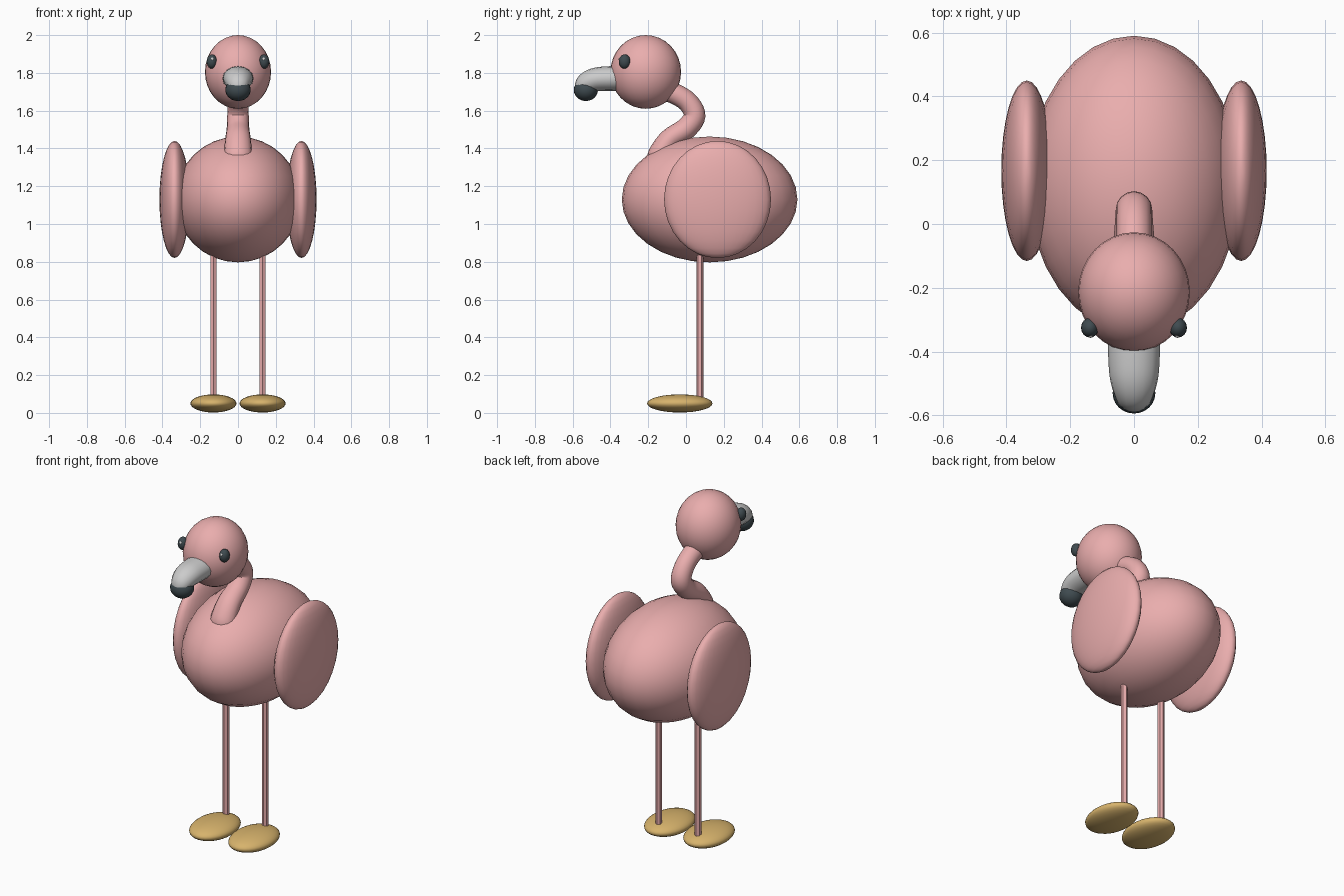
import bpy, math
from mathutils import Vector

if "Cube" in bpy.data.objects:
    bpy.data.objects.remove(bpy.data.objects["Cube"])


def mat(name, rgb):
    m = bpy.data.materials.new(name)
    m.diffuse_color = (*rgb, 1)
    m.use_nodes = True
    m.node_tree.nodes["Principled BSDF"].inputs["Base Color"].default_value = m.diffuse_color
    return m


PINK = mat("pink", (0.82, 0.42, 0.42))
WHITE = mat("white", (0.8, 0.82, 0.8))
DARK = mat("dark", (0.05, 0.07, 0.08))
GOLD = mat("gold", (0.68, 0.45, 0.15))


def ellipsoid(name, loc, radii, m, seg=32, rings=16):
    bpy.ops.mesh.primitive_uv_sphere_add(segments=seg, ring_count=rings, location=loc)
    o = bpy.context.object
    o.name = name
    o.scale = radii
    bpy.ops.object.transform_apply(location=False, rotation=False, scale=True)
    bpy.ops.object.shade_smooth()
    o.data.materials.append(m)
    return o


def tube(name, path, m, sides=16, steps=5):
    """Loft ellipses along a smooth path of (y, z, half width, half height)."""
    pts = [Vector(p) for p in path]
    ext = [2 * pts[0] - pts[1]] + pts + [2 * pts[-1] - pts[-2]]
    fine = []
    for i in range(len(pts) - 1):
        a, b, c, d = ext[i:i + 4]
        for k in range(steps):
            t = k / steps
            fine.append(0.5 * (2 * b + (c - a) * t + (2 * a - 5 * b + 4 * c - d) * t * t
                               + (3 * b - a - 3 * c + d) * t ** 3))
    fine.append(pts[-1])
    verts, n = [], len(fine)
    for i, p in enumerate(fine):
        q = fine[min(i + 1, n - 1)] - fine[max(i - 1, 0)]
        length = math.hypot(q[0], q[1])
        ny, nz = -q[1] / length, q[0] / length
        for s in range(sides):
            a = 2 * math.pi * s / sides
            h = p[3] * math.sin(a)
            verts.append((p[2] * math.cos(a), p[0] + ny * h, p[1] + nz * h))
    faces = [(i * sides + s, i * sides + (s + 1) % sides,
              (i + 1) * sides + (s + 1) % sides, (i + 1) * sides + s)
             for i in range(n - 1) for s in range(sides)]
    faces += [tuple(range(sides))[::-1], tuple(range((n - 1) * sides, n * sides))]
    me = bpy.data.meshes.new(name)
    me.from_pydata(verts, [], faces)
    o = bpy.data.objects.new(name, me)
    bpy.context.collection.objects.link(o)
    me.materials.append(m)
    bpy.ops.object.select_all(action='DESELECT')
    o.select_set(True)
    bpy.context.view_layer.objects.active = o
    bpy.ops.object.mode_set(mode='EDIT')
    bpy.ops.mesh.select_all(action='SELECT')
    bpy.ops.mesh.normals_make_consistent(inside=False)
    bpy.ops.object.mode_set(mode='OBJECT')
    bpy.ops.object.shade_smooth_by_angle(angle=math.radians(50))
    return o


# Body and head
ellipsoid("body", (0, 0.125, 1.13), (0.333, 0.465, 0.333), PINK)
ellipsoid("head", (0, -0.213, 1.805), (0.175, 0.187, 0.195), PINK)

# S-shaped neck
tube("neck", [(-0.13, 1.71, 0.055, 0.055), (-0.065, 1.692, 0.055, 0.055),
              (0.01, 1.645, 0.055, 0.055), (0.046, 1.573, 0.057, 0.057),
              (0.0, 1.505, 0.06, 0.058), (-0.085, 1.448, 0.068, 0.058),
              (-0.135, 1.37, 0.075, 0.065), (-0.14, 1.33, 0.075, 0.065)], PINK)

# Hooked beak with a dark tip
tube("beak", [(-0.34, 1.77, 0.082, 0.066), (-0.41, 1.77, 0.081, 0.065),
              (-0.48, 1.765, 0.076, 0.062), (-0.53, 1.745, 0.063, 0.055),
              (-0.56, 1.72, 0.045, 0.036), (-0.57, 1.705, 0.015, 0.012)], WHITE)
ellipsoid("beak_tip", (0, -0.53, 1.71), (0.067, 0.064, 0.059), DARK, 24, 12)

# Paired parts
for side, s in (("left", 1), ("right", -1)):
    ellipsoid(side + "_wing", (s * 0.336, 0.167, 1.13), (0.08, 0.283, 0.31), PINK)
    ellipsoid(side + "_eye", (s * 0.138, -0.325, 1.86), (0.028, 0.031, 0.038), DARK, 16, 10)
    ellipsoid(side + "_eye_glint", (s * 0.136, -0.348, 1.873), (0.009, 0.009, 0.009), WHITE, 10, 6)
    ellipsoid(side + "_foot", (s * 0.13, -0.033, 0.05), (0.122, 0.173, 0.048), GOLD)
    bpy.ops.mesh.primitive_cylinder_add(vertices=6, radius=0.0185, depth=0.78,
                                        location=(s * 0.13, 0.073, 0.465))
    leg = bpy.context.object
    leg.name = side + "_leg"
    leg.data.materials.append(PINK)
